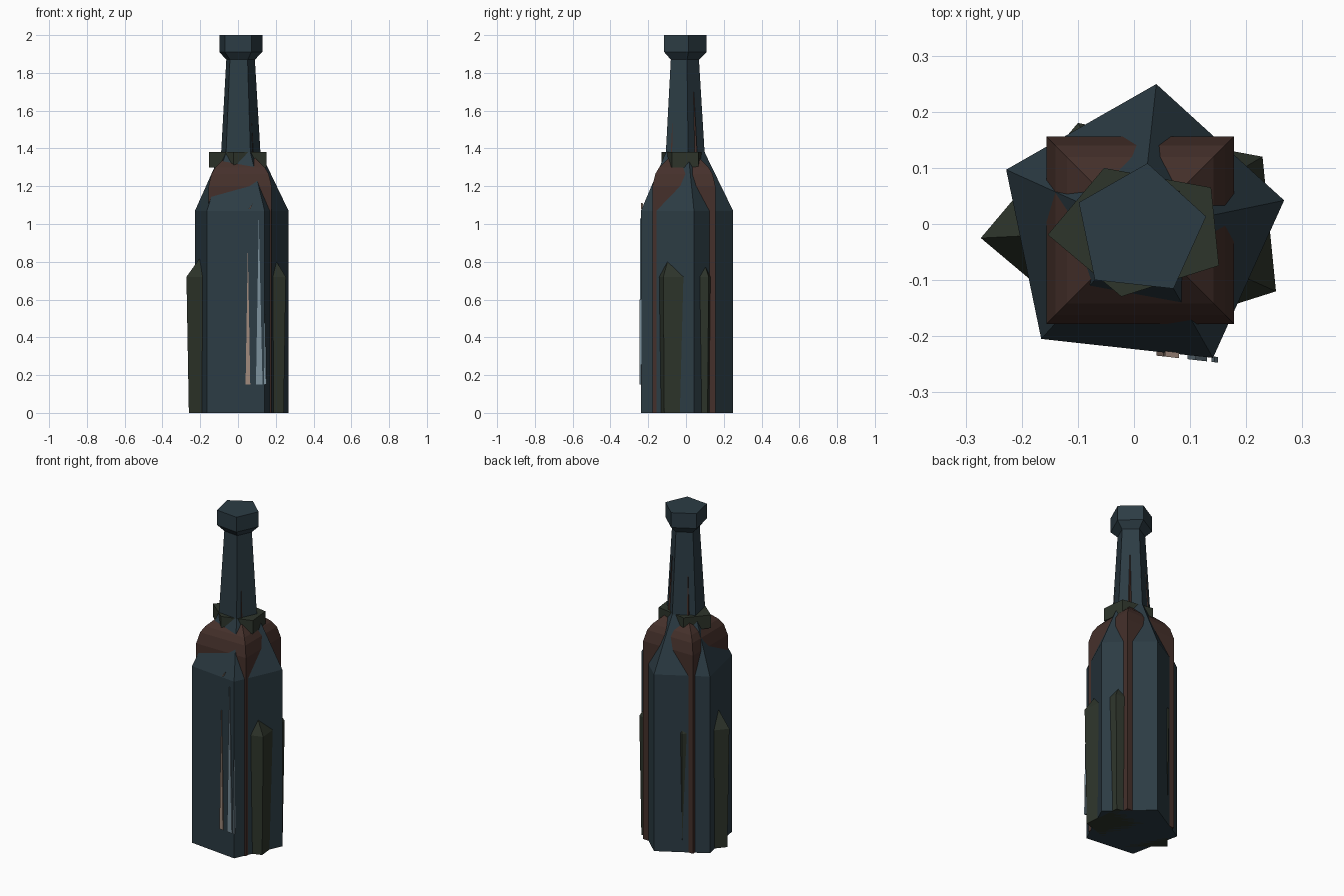
import bpy, bmesh, math

if "Cube" in bpy.data.objects:
    bpy.data.objects.remove(bpy.data.objects["Cube"])

CX, CY = 0.011, -0.011


def material(name, rgb):
    m = bpy.data.materials.new(name)
    m.diffuse_color = (*rgb, 1)
    m.use_nodes = True
    m.node_tree.nodes["Principled BSDF"].inputs["Base Color"].default_value = m.diffuse_color
    return m


GLASS = material("dark_glass", (0.025, 0.045, 0.058))
BROWN = material("brown", (0.06, 0.03, 0.024))
OLIVE = material("olive", (0.027, 0.035, 0.024))
BEIGE = material("beige", (0.35, 0.25, 0.2))
PALE = material("pale_blue", (0.2, 0.28, 0.33))


def finish(name, bm, mat):
    bmesh.ops.recalc_face_normals(bm, faces=bm.faces)
    me = bpy.data.meshes.new(name)
    bm.to_mesh(me)
    bm.free()
    me.materials.append(mat)
    ob = bpy.data.objects.new(name, me)
    bpy.context.collection.objects.link(ob)
    return ob


def loft(name, section, profile, mat):
    """Stack scaled copies of a section; profile is (scale, z)."""
    bm = bmesh.new()
    rings = [[bm.verts.new((CX + x * s, CY + y * s, z)) for x, y in section]
             for s, z in profile]
    n = len(section)
    for a, b in zip(rings, rings[1:]):
        for i in range(n):
            j = (i + 1) % n
            bm.faces.new((a[i], a[j], b[j], b[i]))
    bm.faces.new(rings[0])
    bm.faces.new(rings[-1])
    return finish(name, bm, mat)


def polygon(sides, start):
    return [(math.cos(math.radians(start) + 2 * math.pi * i / sides),
             math.sin(math.radians(start) + 2 * math.pi * i / sides))
            for i in range(sides)]


# five-sided glass bottle
loft("bottle_glass", polygon(5, 11.7),
     [(0.262, 0), (0.262, 1.07), (0.11, 1.38), (0.08, 1.87),
      (0.12, 1.91), (0.12, 2.0)], GLASS)

# four-sided inner bottle, its corners showing through the glass
loft("inner_bottle", polygon(4, 45),
     [(0.236, 0), (0.236, 1.2), (0.214, 1.265), (0.185, 1.3),
      (0.1, 1.36), (0.075, 1.7)], BROWN)

# uneven five-sided band around the lower body, and the neck collar
band = [(-0.284, -0.014), (-0.058, -0.204), (0.242, -0.109),
        (0.218, 0.131), (-0.111, 0.191)]
loft("lower_band", band, [(0.955, 0), (1.0, 0.72), (0.75, 0.82), (0.4, 0.92)], OLIVE)
loft("neck_collar", band, [(0.58, 1.30), (0.58, 1.38)], OLIVE)


# thin label slivers on the front face
def sliver(name, x0, x1, z0, xt, z1, mat):
    bm = bmesh.new()
    layers = []
    for d in (0.004, -0.006):
        layers.append([bm.verts.new((x, -0.224 - 0.114 * x + d, z))
                       for x, z in ((x0, z0), (x1, z0), (xt, z1))])
    a, b = layers
    bm.faces.new(a)
    bm.faces.new(b)
    for i in range(3):
        j = (i + 1) % 3
        bm.faces.new((a[i], a[j], b[j], b[i]))
    finish(name, bm, mat)


sliver("label_sliver_left", 0.04, 0.065, 0.15, 0.052, 0.87, BEIGE)
sliver("label_sliver_middle", 0.095, 0.13, 0.15, 0.11, 1.03, PALE)
sliver("label_sliver_right", 0.138, 0.15, 0.15, 0.143, 0.6, PALE)
sliver("label_chip", 0.055, 0.065, 1.08, 0.08, 1.11, BEIGE)
